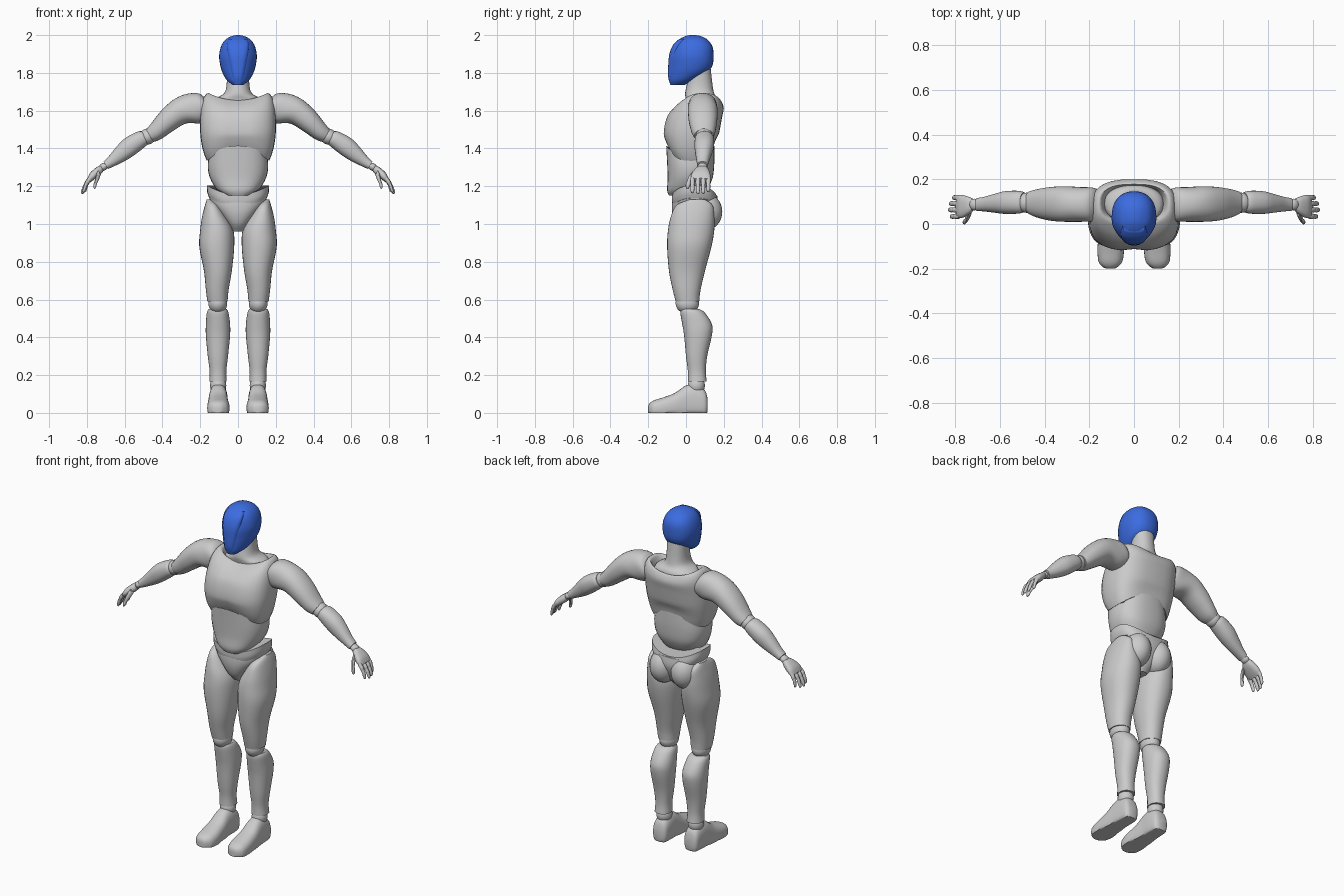
import bpy
import bmesh
import math
from mathutils import Matrix, Vector

default_cube = bpy.data.objects.get("Cube")
if default_cube:
    bpy.data.objects.remove(default_cube, do_unlink=True)


def make_material(name, colour):
    material = bpy.data.materials.new(name)
    material.use_nodes = True
    material.diffuse_color = (*colour, 1)
    material.node_tree.nodes["Principled BSDF"].inputs["Base Color"].default_value = (*colour, 1)
    return material


grey = make_material("light_grey", (.6, .6, .6))
blue = make_material("helmet_blue", (.045, .15, .75))
IDENTITY = Matrix.Identity(4)


def finish(name, bm, material):
    """Turn a bmesh into a shaded object with one material."""
    bmesh.ops.recalc_face_normals(bm, faces=bm.faces)
    mesh = bpy.data.meshes.new(name)
    bm.to_mesh(mesh)
    bm.free()
    mesh.materials.append(material)
    obj = bpy.data.objects.new(name, mesh)
    bpy.context.collection.objects.link(obj)
    bpy.ops.object.select_all(action="DESELECT")
    obj.select_set(True)
    bpy.context.view_layer.objects.active = obj
    bpy.ops.object.shade_smooth_by_angle(angle=math.radians(42))
    return obj


def smooth_rows(rows, steps=4):
    """Interpolate section rows with a Catmull-Rom spline."""
    result = []
    for i in range(len(rows) - 1):
        before, start = rows[max(i - 1, 0)], rows[i]
        end, after = rows[i + 1], rows[min(i + 2, len(rows) - 1)]
        for step in range(steps):
            t = step / steps
            result.append([b + t / 2 * (c - a + t * (2 * a - 5 * b + 4 * c - d + t * (3 * (b - c) + d - a)))
                           for a, b, c, d in zip(before, start, end, after)])
    return result + [list(rows[-1])]


def loft(name, rows, frame=IDENTITY, power=2.2, warp=None, material=grey, sides=32):
    """Skin rounded sections given as (height, x low, x high, y low, y high)."""
    bm = bmesh.new()
    rings = []
    for h, x_low, x_high, y_low, y_high in smooth_rows(rows):
        ring = []
        for k in range(sides):
            angle = math.tau * k / sides
            c, s = math.cos(angle), math.sin(angle)
            u = math.copysign(abs(c) ** (2 / power), c)
            v = math.copysign(abs(s) ** (2 / power), s)
            point = frame @ Vector(((x_low + x_high + u * (x_high - x_low)) / 2,
                                    (y_low + y_high + v * (y_high - y_low)) / 2, h))
            ring.append(bm.verts.new(warp(point) if warp else point))
        rings.append(ring)
    for lower, upper in zip(rings, rings[1:]):
        for k in range(sides):
            n = (k + 1) % sides
            bm.faces.new((lower[k], lower[n], upper[n], upper[k]))
    bm.faces.new(rings[0])
    bm.faces.new(rings[-1])
    return finish(name, bm, material)


def centred(name, rows, **options):
    """Loft a symmetric part from (height, half width, y low, y high)."""
    return loft(name, [(h, -w, w, a, b) for h, w, a, b in rows], **options)


def ball(name, centre, radii, frame=IDENTITY):
    bm = bmesh.new()
    bmesh.ops.create_uvsphere(bm, u_segments=28, v_segments=16, radius=1)
    bmesh.ops.transform(bm, matrix=frame @ Matrix.Translation(centre) @ Matrix.Diagonal((*radii, 1)), verts=bm.verts)
    return finish(name, bm, grey)


def blend(value, low, high):
    return min(max((value - low) / (high - low), 0), 1)


# Head and neck
def narrow_face(p):
    p.x *= 1 - .2 * blend(-p.y, 0, .09)
    return p


centred("helmet", [(1.735, .03, -.08, -.01), (1.76, .06, -.09, .04), (1.8, .082, -.092, .11),
                   (1.84, .094, -.09, .14), (1.89, .1, -.087, .146), (1.94, .09, -.07, .14),
                   (1.975, .068, -.04, .115), (1.994, .035, -.005, .08), (2, .01, .02, .05)],
        material=blue, warp=narrow_face, power=2.3)
centred("face_panel", [(1.738, .024, -.083, -.02), (1.78, .035, -.095, 0), (1.84, .046, -.094, 0),
                       (1.9, .056, -.088, 0), (1.95, .058, -.067, 0), (1.98, .05, -.035, .02)],
        material=blue, power=3)
centred("neck", [(1.6, .14, .01, .18), (1.66, .125, 0, .17), (1.69, .075, -.005, .15),
                 (1.74, .06, .005, .14), (1.83, .06, .02, .13)])


# Torso shells with arched edges
def chest_shape(p):
    middle = max(0, 1 - (p.x / .17) ** 2)
    p.z += .075 * middle * blend(p.z, 1.48, 1.33)
    p.z += blend(p.z, 1.58, 1.68) * (.02 - .045 * middle)
    if p.y < 0:
        p.y += .008 * math.exp(-(p.x / .02) ** 2)
    return p


def abdomen_shape(p):
    p.z += .055 * max(0, 1 - (p.x / .16) ** 2) * blend(p.z, 1.25, 1.36)
    return p


def waist_shape(p):
    p.z -= .05 * max(0, 1 - (p.x / .165) ** 2)
    return p


centred("chest", [(1.33, .165, -.09, .145), (1.4, .188, -.108, .155), (1.48, .2, -.12, .175),
                  (1.56, .2, -.105, .19), (1.62, .195, -.07, .2), (1.66, .178, -.03, .192),
                  (1.68, .15, .005, .178), (1.64, .13, .02, .165)], warp=chest_shape, power=2.7)
centred("abdomen", [(1.15, .07, -.09, .08), (1.18, .11, -.1, .11), (1.24, .147, -.097, .14),
                    (1.3, .16, -.1, .15), (1.36, .155, -.105, .15)], warp=abdomen_shape, power=2.5)
centred("waistband", [(1.145, .153, -.07, .165), (1.17, .163, -.075, .167), (1.205, .165, -.075, .16)],
        warp=waist_shape, power=2.5)
centred("pelvis", [(.96, .035, -.02, .09), (1, .06, -.055, .13), (1.05, .1, -.072, .155),
                   (1.1, .14, -.075, .17), (1.15, .155, -.07, .165)], power=2.4)


# Limbs: arms are built along a sloping axis, feet along the front axis
def sole(p):
    p.z = max(p.z, 0)
    return p


slope = math.radians(30)
across, along = math.cos(slope), math.sin(slope)
arm_axis = Matrix(((along, 0, across, .18), (0, 1, 0, 0), (across, 0, -along, 1.61), (0, 0, 0, 1)))
foot_axis = Matrix(((1, 0, 0, 0), (0, 0, -1, 0), (0, 1, 0, 0), (0, 0, 0, 1)))

for side, sign in (("left", 1), ("right", -1)):
    flip = Matrix.Diagonal((sign, 1, 1, 1))
    arm = flip @ arm_axis

    # Leg
    ball(side + "_buttock", (.07, .1, 1.065), (.078, .092, .1), flip)
    loft(side + "_thigh", [(1.13, .13, .165, .02, .1), (1.1, .1, .175, -.05, .14), (1.04, .06, .19, -.08, .15),
                           (.97, .025, .2, -.095, .15), (.88, .02, .205, -.1, .135), (.75, .033, .18, -.09, .1),
                           (.65, .05, .17, -.07, .077), (.59, .055, .162, -.055, .07)], flip)
    ball(side + "_knee", (.107, .007, .58), (.05, .062, .055), flip)
    loft(side + "_shin", [(.55, .06, .155, -.025, .07), (.53, .05, .165, -.03, .1), (.47, .042, .17, -.02, .137),
                          (.41, .042, .17, -.01, .137), (.3, .053, .16, 0, .112), (.22, .062, .15, .01, .105),
                          (.165, .06, .152, .01, .11)], flip)
    ball(side + "_ankle", (.105, .055, .145), (.043, .045, .05), flip)
    loft(side + "_foot", [(-.115, .08, .13, .01, .07), (-.1, .06, .147, -.02, .12), (-.05, .055, .152, -.03, .15),
                          (0, .055, .155, -.03, .145), (.06, .05, .16, -.03, .105), (.12, .045, .163, -.03, .082),
                          (.17, .053, .158, -.03, .066), (.193, .075, .138, -.01, .05), (.2, .09, .12, 0, .035)],
         flip @ foot_axis, power=2.5, warp=sole)

    # Arm
    loft(side + "_upper_arm", [(-.03, -.03, .06, .05, .13), (-.01, -.06, .09, .015, .16), (.05, -.06, .117, .01, .165),
                               (.12, -.02, .122, .01, .168), (.2, -.02, .105, .015, .165),
                               (.28, -.025, .073, .03, .155), (.32, -.018, .058, .045, .145)], arm)
    ball(side + "_elbow", (.022, .095, .333), (.042, .045, .045), arm)
    loft(side + "_forearm", [(.345, -.012, .062, .055, .14), (.37, -.018, .072, .047, .148),
                             (.44, -.028, .074, .045, .147), (.5, -.03, .058, .05, .135),
                             (.56, -.026, .035, .056, .122), (.6, -.022, .024, .058, .116)], arm)
    ball(side + "_wrist", (0, .087, .615), (.02, .026, .026), arm)

    # Hand
    loft(side + "_palm", [(.625, -.018, .014, .06, .112), (.65, -.028, .016, .042, .122),
                          (.69, -.034, .008, .026, .13), (.718, -.036, -.01, .03, .128)], arm, power=2.6, sides=20)
    for name, y, length in (("index", .034, .07), ("middle", .063, .08), ("ring", .091, .075), ("little", .118, .058)):
        path = [(0, -.018, .011), (.35, -.028, .012), (.5, -.035, .01), (.65, -.043, .011), (.93, -.06, .009), (1, -.064, .004)]
        loft(side + "_" + name + "_finger", [(.706 + t * length, x - r, x + r, y - r, y + r) for t, x, r in path],
             arm, sides=12)
    thumb = [(.648, -.015, .048, .014), (.672, -.034, .028, .015), (.69, -.05, .015, .011),
             (.703, -.062, .01, .012), (.715, -.072, .008, .006)]
    loft(side + "_thumb", [(s, x - r, x + r, y - r, y + r) for s, x, y, r in thumb], arm, sides=12)
